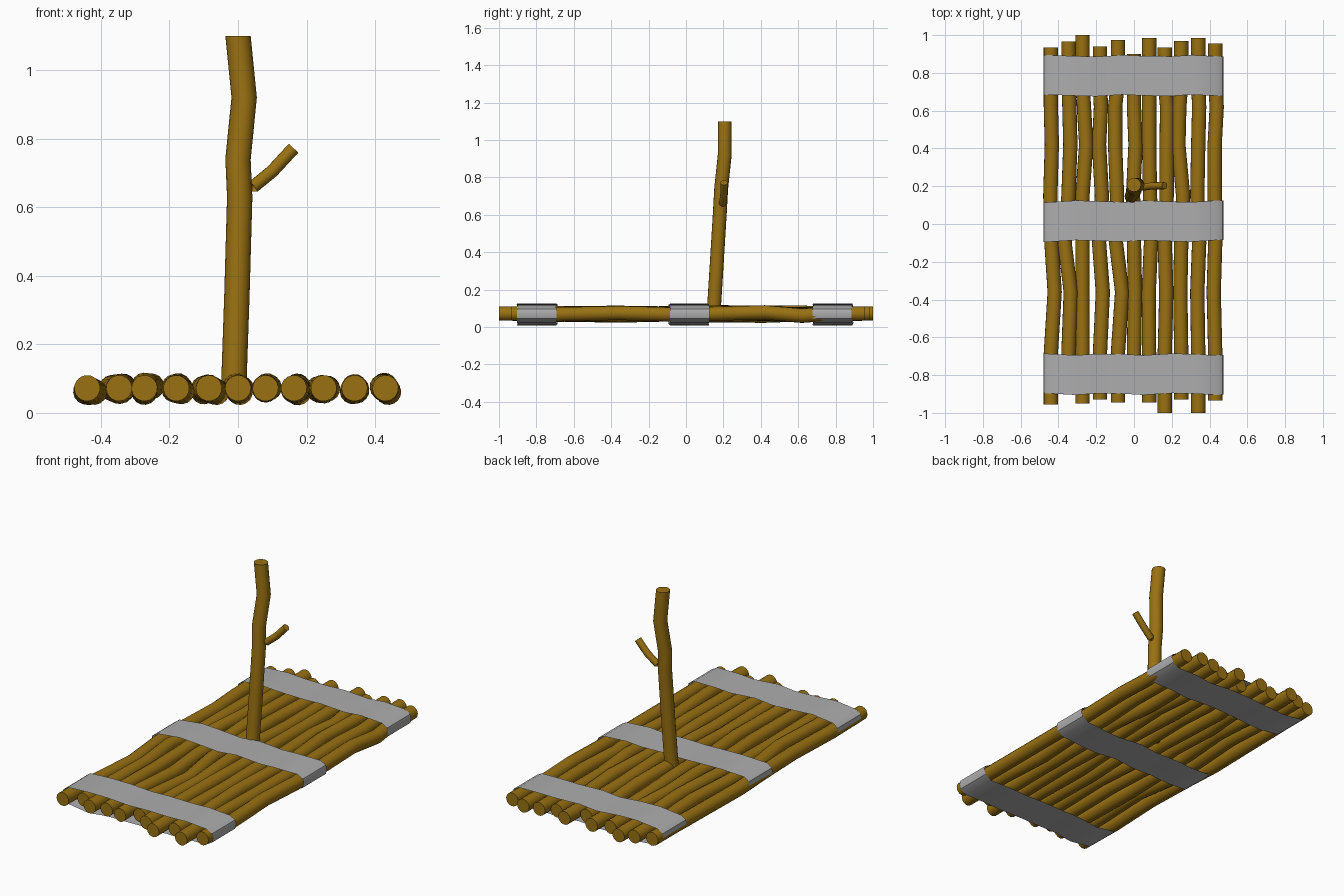
import bpy, bmesh, math, random
from mathutils import Vector

if "Cube" in bpy.data.objects:
    bpy.data.objects.remove(bpy.data.objects["Cube"])

random.seed(4)
wood = bpy.data.materials.new("wood")
wood.diffuse_color = (0.32, 0.165, 0.006, 1)
wood.use_nodes = True
wood.node_tree.nodes["Principled BSDF"].inputs["Base Color"].default_value = wood.diffuse_color
cloth = bpy.data.materials.new("cloth")
cloth.diffuse_color = (0.42, 0.42, 0.42, 1)
cloth.use_nodes = True
cloth.node_tree.nodes["Principled BSDF"].inputs["Base Color"].default_value = cloth.diffuse_color


def finish(bm, name, mat):
    bmesh.ops.recalc_face_normals(bm, faces=bm.faces)
    me = bpy.data.meshes.new(name)
    bm.to_mesh(me)
    bm.free()
    ob = bpy.data.objects.new(name, me)
    bpy.context.collection.objects.link(ob)
    me.materials.append(mat)
    bpy.ops.object.select_all(action='DESELECT')
    ob.select_set(True)
    bpy.context.view_layer.objects.active = ob
    bpy.ops.object.shade_smooth_by_angle(angle=math.radians(35))
    return ob


def tube(name, pts, radius, axis=None, sides=16):
    """Capped tube through pts; rings follow the path, or a fixed axis if given."""
    bm = bmesh.new()
    pts = [Vector(p) for p in pts]
    rings = []
    for i, p in enumerate(pts):
        t = axis or (pts[min(i + 1, len(pts) - 1)] - pts[max(i - 1, 0)]).normalized()
        if i == len(pts) - 1 and name == "mast":
            t = Vector((0, 0, 1))
        u = t.cross(Vector((0.3, 0.2, 1) if abs(t.z) < 0.6 else (1, 0, 0))).normalized()
        v = t.cross(u)
        rings.append([bm.verts.new(p + radius * (u * math.cos(a) + v * math.sin(a)))
                      for a in (2 * math.pi * k / sides for k in range(sides))])
    for a, b in zip(rings, rings[1:]):
        for k in range(sides):
            n = (k + 1) % sides
            bm.faces.new((a[k], a[n], b[n], b[k]))
    bm.faces.new(rings[0])
    bm.faces.new(rings[-1])
    return finish(bm, name, wood)


# Deck logs: x, front end, back end, sideways bend at five stations
logs = [
    (-.44, -.955, .935, (.02, .003, -.003, .005, .0)),
    (-.347, -.90, .965, (.012, -.02, .0, .01, .005)),
    (-.273, -.95, 1.0, (.0, .0, .0, .02, .008)),
    (-.18, -.93, .94, (.015, -.005, .01, -.005, .005)),
    (-.085, -.945, .975, (.022, -.01, -.005, -.015, -.015)),
    (.0, -.89, .90, (.005, .0, -.005, .008, .0)),
    (.08, -.945, .985, (-.002, .01, .005, .0, .0)),
    (.163, -1.0, .935, (.008, .0, .01, .01, .012)),
    (.25, -.93, .97, (-.005, .0, .01, -.015, -.01)),
    (.34, -1.0, .985, (-.005, .005, -.005, .0, .005)),
    (.43, -.935, .955, (-.008, .0, -.003, -.003, .008)),
]
for i, (x, y0, y1, bend) in enumerate(logs):
    pts = [(x, y0, .072), (x, -.68, .07 + random.uniform(-.005, .005))]
    for y, dx in zip((-.36, -.1, .15, .42, .62), bend):
        wobble = .005 if abs(y) < .12 else .011
        pts.append((x + dx, y, .07 + random.uniform(-wobble, wobble)))
    pts += [(x, .75, .07), (x, y1, .072)]
    tube(f"deck_log_{i + 1}", pts, .038, Vector((0, 1, 0)))

# Cloth straps wrapped round the logs
loop = [(-.48, .075), (-.477, .095), (-.45, .115), (-.31, .126), (-.2, .122), (-.06, .115),
        (.05, .122), (.2, .115), (.3, .12), (.435, .115), (.468, .097), (.475, .073),
        (.467, .046), (.43, .025), (.3, .021), (.2, .015), (.05, .024), (-.06, .018),
        (-.2, .017), (-.31, .008), (-.44, .021), (-.467, .043)]
for name, yc in (("front_strap", -.795), ("middle_strap", .015), ("back_strap", .785)):
    bm = bmesh.new()
    rows = []
    for s in (-1, 1):
        rows.append([bm.verts.new((x, yc + s * .105 + .005 * math.sin(x * 17 + yc * 3), z))
                     for x, z in loop])
    n = len(loop)
    a, b = rows
    for k in range(n):
        bm.faces.new((a[k], a[(k + 1) % n], b[(k + 1) % n], b[k]))
    finish(bm, name, cloth)

# Mast with a side branch
tube("mast", [(-.013, .147, .06), (-.003, .165, .35), (.005, .182, .63), (.0, .188, .74),
              (.018, .207, .92), (.0, .207, 1.1)], .037)
tube("mast_branch", [(.01, .187, .635), (.045, .195, .66), (.1, .202, .705), (.162, .203, .772)], .019)
